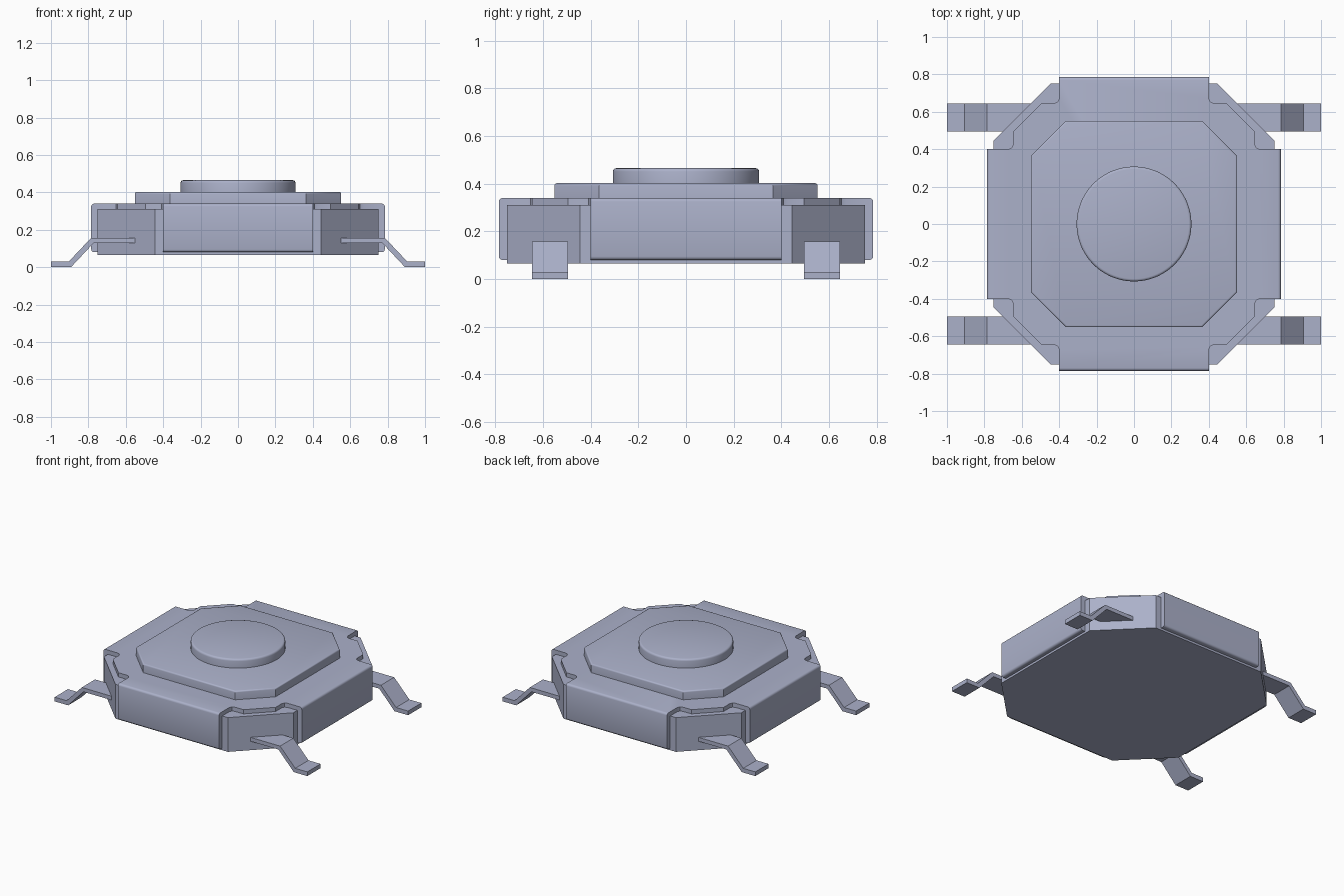
import bpy, bmesh, math

cube = bpy.data.objects.get("Cube")
if cube:
    bpy.data.objects.remove(cube, do_unlink=True)

metal = bpy.data.materials.new("blue grey")
metal.use_nodes = True
COLOUR = (0.41, 0.44, 0.59, 1.0)
metal.diffuse_color = COLOUR
metal.node_tree.nodes["Principled BSDF"].inputs["Base Color"].default_value = COLOUR


def prism(name, pts, axis, lo, hi, bevel=0.0, pick=None, segments=3):
    """Extrude a closed outline along z or y; round the edges chosen by pick."""
    bm = bmesh.new()
    at = (lambda a, b, c: (a, b, c)) if axis == "z" else (lambda a, b, c: (a, c, b))
    face = bm.faces.new([bm.verts.new(at(a, b, lo)) for a, b in pts])
    ext = bmesh.ops.extrude_face_region(bm, geom=[face])
    shift = at(0, 0, hi - lo)
    bmesh.ops.translate(bm, vec=shift, verts=[v for v in ext["geom"] if isinstance(v, bmesh.types.BMVert)])
    bmesh.ops.recalc_face_normals(bm, faces=bm.faces)
    if bevel:
        edges = [e for e in bm.edges if pick(*[v.co for v in e.verts])]
        bmesh.ops.bevel(bm, geom=edges, offset=bevel, segments=segments, profile=0.5, affect="EDGES")
        bmesh.ops.recalc_face_normals(bm, faces=bm.faces)
    mesh = bpy.data.meshes.new(name)
    bm.to_mesh(mesh)
    bm.free()
    mesh.materials.append(metal)
    obj = bpy.data.objects.new(name, mesh)
    bpy.context.collection.objects.link(obj)
    bpy.ops.object.select_all(action="DESELECT")
    obj.select_set(True)
    bpy.context.view_layer.objects.active = obj
    bpy.ops.object.shade_smooth_by_angle(angle=math.radians(32))
    return obj


def four_corners(corner):
    """Repeat one corner's points by quarter turns to close the outline."""
    pts = []
    for _ in range(4):
        pts += corner
        corner = [(-y, x) for x, y in corner]
    return pts


def top_edge(z):
    return lambda a, b: a.z > z - 0.001 and b.z > z - 0.001


# Housing: square block with cut corners
prism("housing", four_corners([(0.75, 0.445), (0.445, 0.75)]), "z", 0.065, 0.31)

# Cover: notched plate whose four flaps fold down over the housing
half = [(0.785, 0.4), (0.672, 0.4), (0.653, 0.408), (0.645, 0.427), (0.645, 0.495)]
cover_corner = half + [(y, x) for x, y in reversed(half)]


def flap_edge(a, b):
    level = abs(a.z - b.z) < 1e-5
    return level and any(abs(a[i]) > 0.78 and abs(b[i]) > 0.78 for i in (0, 1))


prism("cover", four_corners(cover_corner), "z", 0.08, 0.34, 0.015, flap_edge)

# Raised octagonal step
prism("raised_step", four_corners([(0.552, 0.364), (0.364, 0.552)]), "z", 0.33, 0.402,
      0.01, top_edge(0.402))

# Round push button
circle = [(0.307 * math.cos(math.tau * i / 72), 0.307 * math.sin(math.tau * i / 72)) for i in range(72)]
prism("button", circle, "z", 0.39, 0.465, 0.014, top_edge(0.465))

# Bent legs, one at each corner
leg = [(0.5, 0.157), (0.785, 0.157), (0.905, 0.03), (1.0, 0.03),
       (1.0, 0.0), (0.893, 0.0), (0.772, 0.129), (0.5, 0.129)]
for side, sx in (("left", 1), ("right", -1)):
    for end, sy in (("front", -1), ("back", 1)):
        lo, hi = sorted((0.495 * sy, 0.645 * sy))
        prism(f"{end}_{side}_leg", [(x * sx, z) for x, z in leg], "y", lo, hi)
